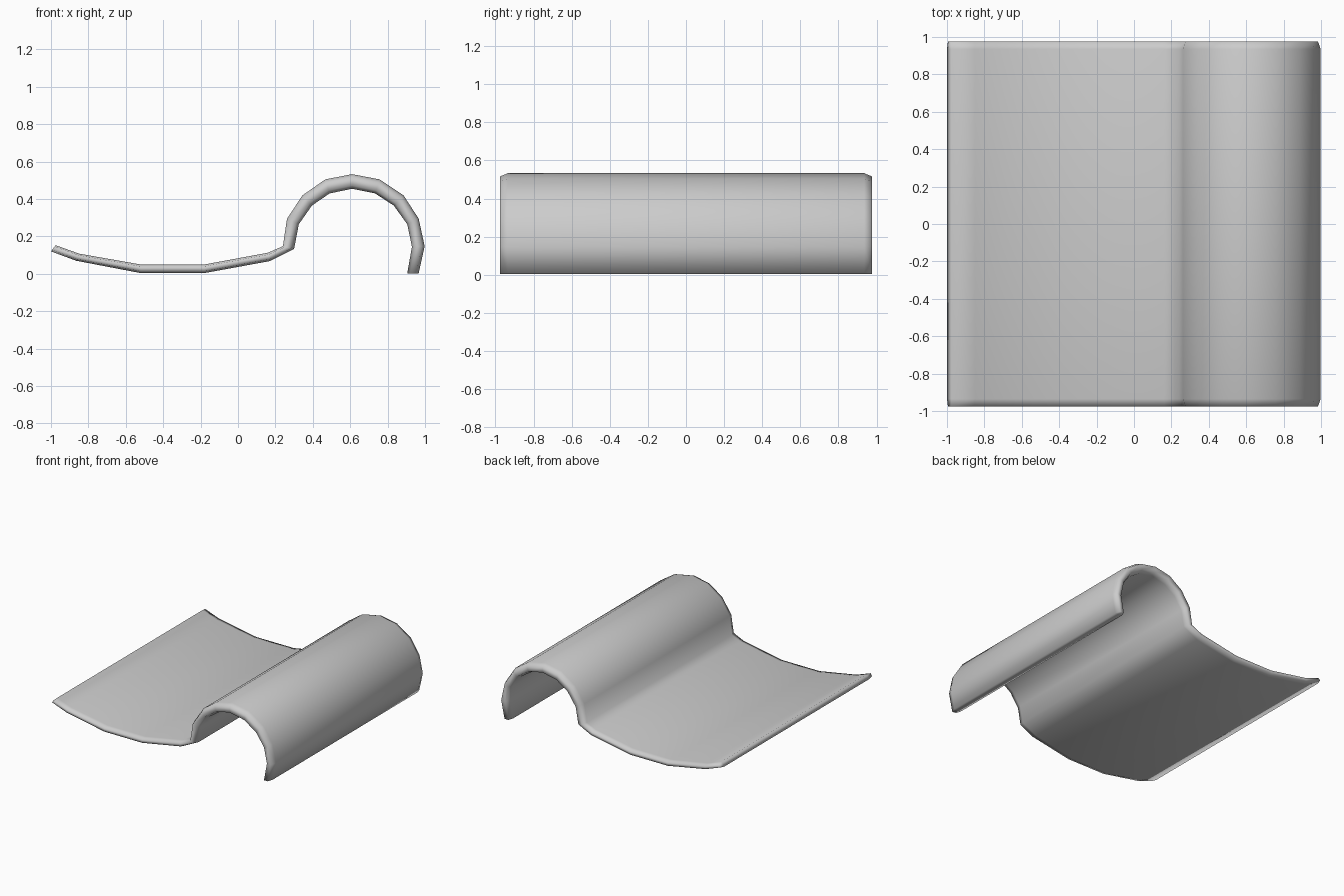
import bpy, bmesh
from mathutils import Vector

if "Cube" in bpy.data.objects:
    bpy.data.objects.remove(bpy.data.objects["Cube"])

# Cross-section of the tile as (x, z): upper skin and lower skin, left to right
upper = [(-0.975, 0.153), (-0.85, 0.108), (-0.52, 0.05), (-0.18, 0.05), (0.16, 0.113),
         (0.24, 0.148), (0.262, 0.295), (0.345, 0.42), (0.467, 0.505), (0.61, 0.533),
         (0.757, 0.505), (0.885, 0.42), (0.966, 0.295), (0.998, 0.148), (0.966, 0.003)]
lower = [(-1.0, 0.12), (-0.865, 0.07), (-0.52, 0.004), (-0.18, 0.004), (0.17, 0.068),
         (0.30, 0.133), (0.325, 0.265), (0.395, 0.365), (0.49, 0.43), (0.61, 0.455),
         (0.733, 0.43), (0.833, 0.365), (0.905, 0.265), (0.93, 0.145), (0.905, 0.003)]
n = len(upper)


def ring(bm, y, inset):
    """One closed loop of the section, thinned towards its centre line."""
    top, bottom = [], []
    for a, b in zip(upper, lower):
        a, b = Vector((a[0], y, a[1])), Vector((b[0], y, b[1]))
        top.append(bm.verts.new(a.lerp(b, inset)))
        bottom.append(bm.verts.new(b.lerp(a, inset)))
    return top + bottom[::-1]


# Roof tile: section swept along y with softened front and back rims
bm = bmesh.new()
rings = [ring(bm, y, i) for y, i in
         [(-0.977, 0.22), (-0.935, 0.0), (0.935, 0.0), (0.977, 0.22)]]
for r, s in zip(rings, rings[1:]):
    for i in range(2 * n):
        j = (i + 1) % (2 * n)
        bm.faces.new((r[i], r[j], s[j], s[i]))

# End strips
for r in (rings[0], rings[-1]):
    for i in range(n - 1):
        bm.faces.new((r[i], r[i + 1], r[2 * n - 2 - i], r[2 * n - 1 - i]))
bmesh.ops.recalc_face_normals(bm, faces=bm.faces)
for f in bm.faces:
    f.smooth = True

mesh = bpy.data.meshes.new("roof_tile")
bm.to_mesh(mesh)
bm.free()
tile = bpy.data.objects.new("roof_tile", mesh)
bpy.context.collection.objects.link(tile)
